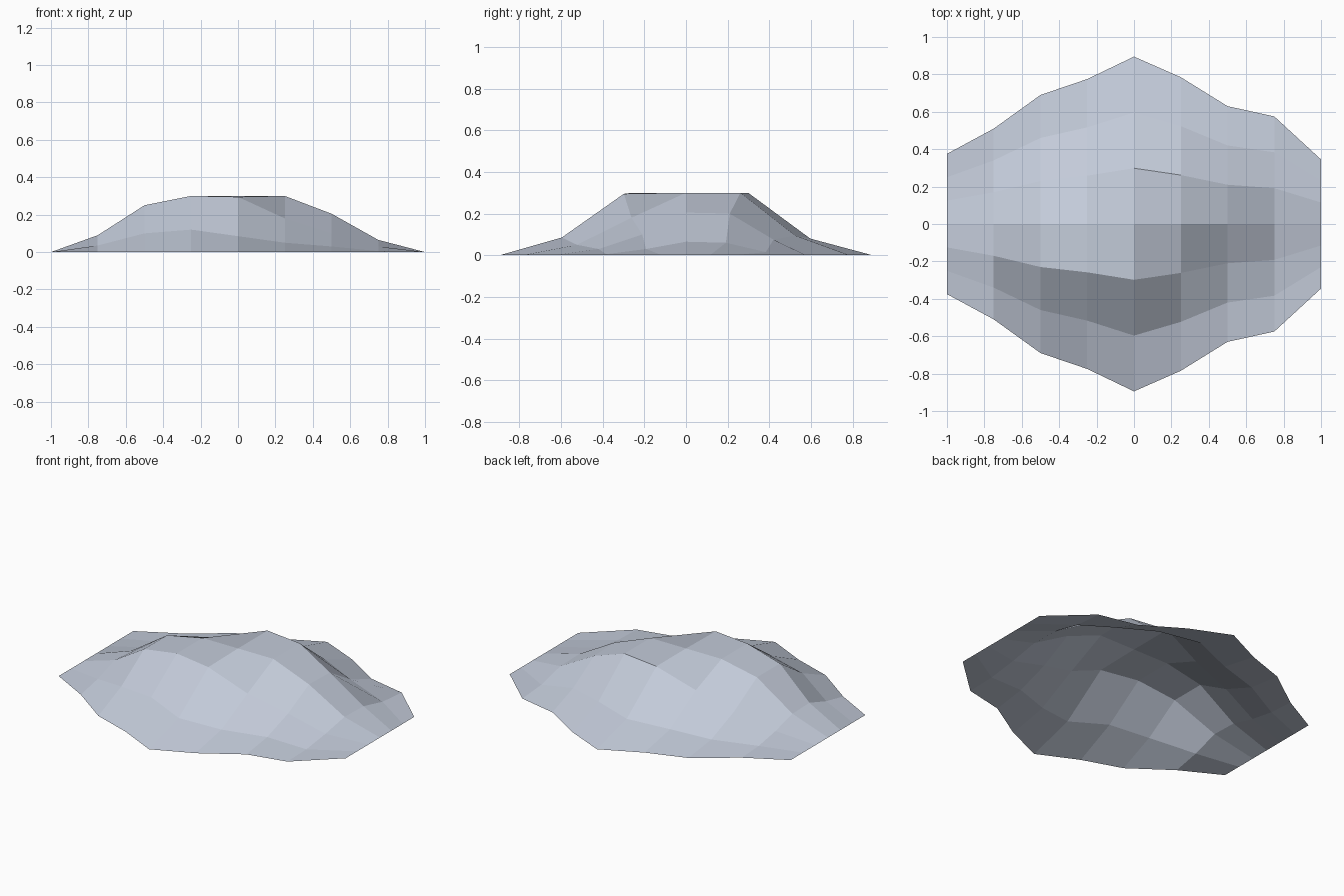
import bpy
import bmesh

default_cube = bpy.data.objects.get("Cube")
if default_cube:
    bpy.data.objects.remove(default_cube, do_unlink=True)


def make_material(name, color):
    material = bpy.data.materials.new(name)
    material.use_nodes = True
    material.diffuse_color = color
    material.node_tree.nodes["Principled BSDF"].inputs["Base Color"].default_value = color
    return material


# Outline of the mound: front and back distance from the middle, per column
half_depths = [0.375, 0.51, 0.69, 0.775, 0.895, 0.785, 0.63, 0.575, 0.345]

# Inner heights, one row per ring line from front to back; the rim lies on the ground
inner_heights = [
    [0.035, 0.10, 0.12, 0.085, 0.05, 0.03, 0.005],
    [0.09, 0.25, 0.30, 0.295, 0.18, 0.10, 0.03],
    [0.085, 0.25, 0.30, 0.30, 0.30, 0.205, 0.065],
    [0.04, 0.12, 0.20, 0.30, 0.30, 0.20, 0.06],
    [0.01, 0.03, 0.05, 0.08, 0.095, 0.075, 0.015],
]
columns = len(half_depths)
flat_row = [0.0] * columns
heights = [flat_row] + [[0.0] + row + [0.0] for row in inner_heights] + [flat_row]
rows = len(heights)


def build_mound(name, material):
    """Open, faceted sheet of quads over a grid squeezed into the outline."""
    bm = bmesh.new()
    grid = []
    for r, row in enumerate(heights):
        across = 2 * r / (rows - 1) - 1
        line = []
        for c, height in enumerate(row):
            along = 2 * c / (columns - 1) - 1
            line.append(bm.verts.new((along, across * half_depths[c], height)))
        grid.append(line)
    for near, far in zip(grid, grid[1:]):
        for c in range(columns - 1):
            bm.faces.new((near[c], near[c + 1], far[c + 1], far[c]))
    mesh = bpy.data.meshes.new(name)
    bm.to_mesh(mesh)
    bm.free()
    mesh.materials.append(material)
    mound = bpy.data.objects.new(name, mesh)
    bpy.context.collection.objects.link(mound)
    return mound


# Low, flat-topped mound
build_mound("mound", make_material("pale_blue_grey", (0.55, 0.60, 0.70, 1.0)))
